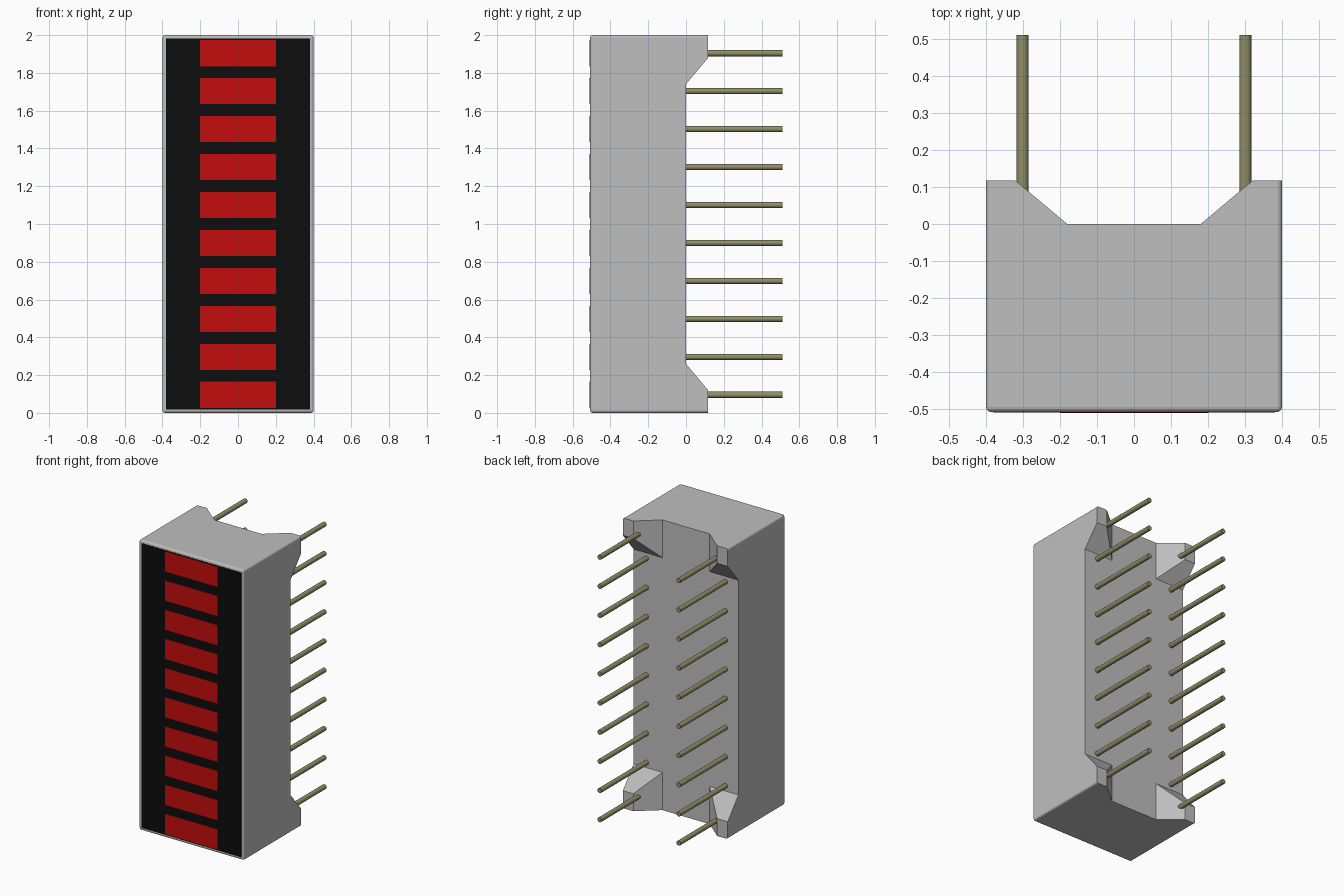
import bpy, bmesh
from mathutils import Matrix

cube = bpy.data.objects.get("Cube")
if cube:
    bpy.data.objects.remove(cube, do_unlink=True)

HALF_W, FRONT, FOOT, BACK = 0.4, -0.508, 0.117, 0.511
ROWS, PITCH = 10, 0.201


def material(name, color):
    mat = bpy.data.materials.new(name)
    mat.use_nodes = True
    mat.diffuse_color = (*color, 1)
    mat.node_tree.nodes["Principled BSDF"].inputs["Base Color"].default_value = (*color, 1)
    return mat


def finish(name, bm, mat):
    bmesh.ops.recalc_face_normals(bm, faces=bm.faces)
    mesh = bpy.data.meshes.new(name)
    bm.to_mesh(mesh)
    bm.free()
    mesh.materials.append(mat)
    obj = bpy.data.objects.new(name, mesh)
    bpy.context.collection.objects.link(obj)
    return obj


def plate(name, width, height, z, y_front, y_back, mat):
    bm = bmesh.new()
    bmesh.ops.create_cube(bm, size=1)
    bmesh.ops.scale(bm, vec=(width, y_back - y_front, height), verts=bm.verts)
    bmesh.ops.translate(bm, vec=(0, (y_front + y_back) / 2, z), verts=bm.verts)
    return finish(name, bm, mat)


grey = material("grey plastic", (0.52, 0.52, 0.52))
black = material("black face", (0.004, 0.004, 0.004))
red = material("red segment", (0.55, 0.004, 0.004))
metal = material("pin metal", (0.28, 0.27, 0.14))

# Housing: back surface as a stepped grid with raised corner feet
xs = [-HALF_W, -0.32, -0.18, 0.18, 0.32, HALF_W]
zs = [-1, -0.88, -0.74, 0.74, 0.88, 1]
bm = bmesh.new()
grid = [[bm.verts.new((x, FOOT if abs(x) > 0.3 and abs(z) > 0.8 else 0, z + 1))
         for z in zs] for x in xs]
for i in range(5):
    for j in range(5):
        a, b, c, d = grid[i][j], grid[i + 1][j], grid[i + 1][j + 1], grid[i][j + 1]
        if i in (1, 3) and j in (1, 3):
            # Split the foot's inner corner along its ridge
            tris = ((a, b, c), (a, c, d)) if i == j else ((a, b, d), (b, c, d))
            for tri in tris:
                bm.faces.new(tri)
        else:
            bm.faces.new((a, b, c, d))

# Pull the outline forward to the front face
rim = [e for e in bm.edges if e.is_boundary]
ext = bmesh.ops.extrude_edge_only(bm, edges=rim)["geom"]
for v in ext:
    if isinstance(v, bmesh.types.BMVert):
        v.co.y = FRONT
bmesh.ops.contextual_create(bm, geom=[e for e in ext if isinstance(e, bmesh.types.BMEdge)])
bmesh.ops.recalc_face_normals(bm, faces=bm.faces)
bmesh.ops.dissolve_limit(bm, angle_limit=0.01, verts=bm.verts, edges=bm.edges)


def rounded(edge):
    a, b = (v.co for v in edge.verts)
    at_front = max(a.y, b.y) < FRONT + 0.001
    return at_front or (abs(a.x - b.x) < 0.001 and abs(a.z - b.z) < 0.001)


bmesh.ops.bevel(bm, geom=[e for e in bm.edges if rounded(e)], offset=0.013,
                segments=3, profile=0.5, affect='EDGES')
finish("housing", bm, grey)

# Display face and light segments
plate("display_face", 0.762, 1.962, 1, FRONT - 0.001, FRONT + 0.004, black)
for i in range(ROWS):
    z = 1 + (i - (ROWS - 1) / 2) * PITCH
    plate(f"segment_{i + 1}", 0.4, 0.139, z, -BACK, FRONT + 0.002, red)

    # A pair of pins behind each segment
    for side, x in (("left", 0.301), ("right", -0.301)):
        bm = bmesh.new()
        bmesh.ops.create_cone(bm, cap_ends=True, segments=20, radius1=0.0165,
                              radius2=0.0165, depth=BACK + 0.02)
        bmesh.ops.rotate(bm, matrix=Matrix.Rotation(1.5707963, 3, 'X'), verts=bm.verts)
        bmesh.ops.translate(bm, vec=(x, (BACK - 0.02) / 2, z), verts=bm.verts)
        pin = finish(f"{side}_pin_{i + 1}", bm, metal)
        bpy.ops.object.select_all(action='DESELECT')
        pin.select_set(True)
        bpy.context.view_layer.objects.active = pin
        bpy.ops.object.shade_smooth_by_angle()
